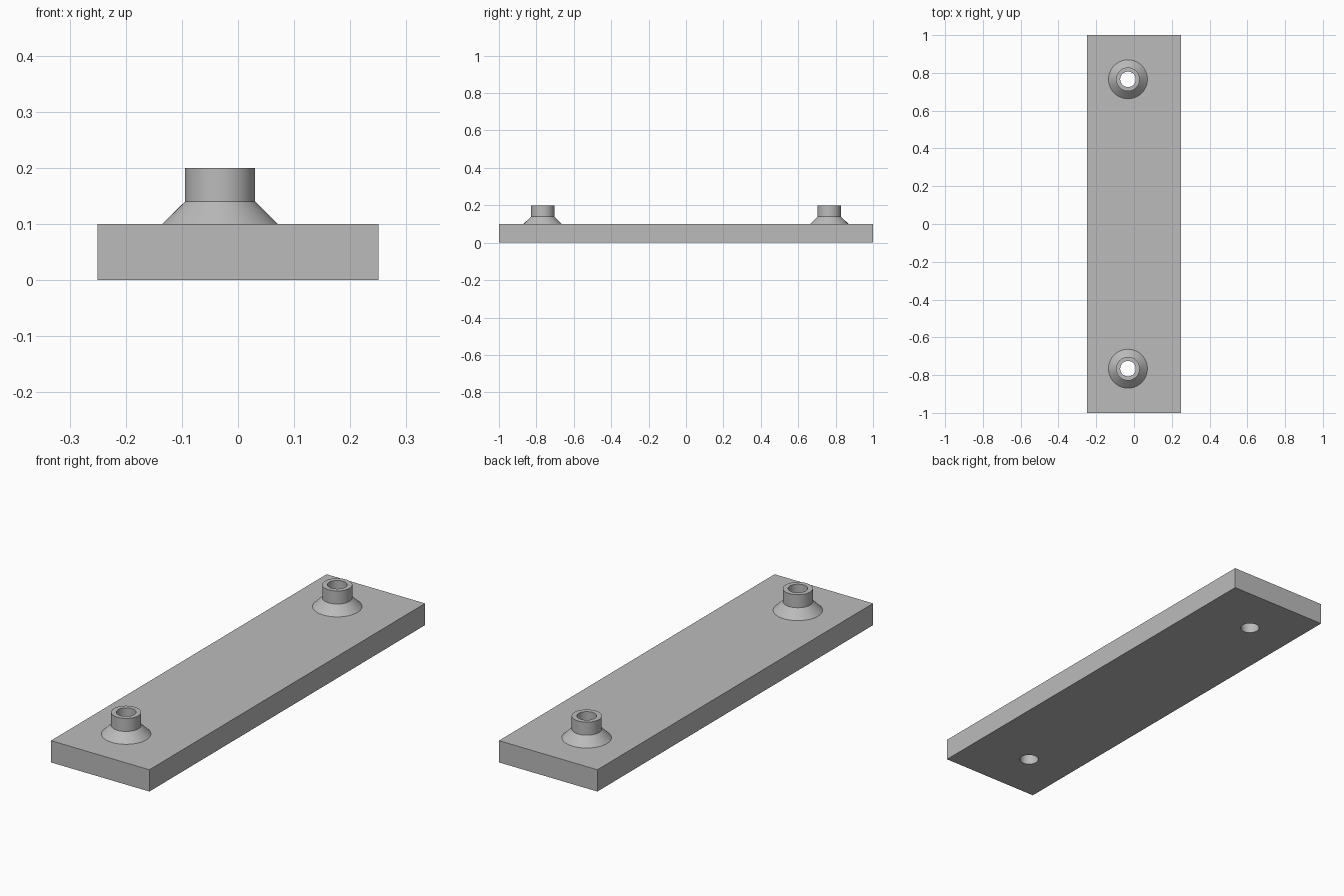
import bpy, bmesh, math
from mathutils import Vector

default = bpy.data.objects.get("Cube")
if default:
    bpy.data.objects.remove(default, do_unlink=True)

grey = bpy.data.materials.new("grey")
grey.use_nodes = True
colour = (0.5, 0.5, 0.5, 1)
grey.diffuse_color = colour
grey.node_tree.nodes["Principled BSDF"].inputs["Base Color"].default_value = colour

SIDES = 64
POST_X, POST_Y = -0.032, 0.766
THICK, TOP = 0.1, 0.2
BORE = 0.041


def make_object(name, bm, location):
    bmesh.ops.recalc_face_normals(bm, faces=bm.faces)
    mesh = bpy.data.meshes.new(name)
    bm.to_mesh(mesh)
    bm.free()
    mesh.materials.append(grey)
    obj = bpy.data.objects.new(name, mesh)
    obj.location = location
    bpy.context.collection.objects.link(obj)
    return obj


def shade(obj):
    bpy.ops.object.select_all(action="DESELECT")
    obj.select_set(True)
    bpy.context.view_layer.objects.active = obj
    bpy.ops.object.shade_smooth_by_angle(angle=math.radians(30))


def lathe(name, profile, location):
    bm = bmesh.new()
    verts = [bm.verts.new((r, 0, z)) for r, z in profile]
    edges = [bm.edges.new(pair) for pair in zip(verts, verts[1:])]
    bmesh.ops.spin(bm, geom=verts + edges, axis=(0, 0, 1), cent=(0, 0, 0),
                   angle=math.tau, steps=SIDES, use_duplicate=False)
    bmesh.ops.remove_doubles(bm, verts=bm.verts, dist=1e-5)
    return make_object(name, bm, location)


# Base plate
bm = bmesh.new()
bmesh.ops.create_cube(bm, size=1)
bmesh.ops.scale(bm, vec=Vector((0.5, 2, THICK)), verts=bm.verts)
plate = make_object("base_plate", bm, (0, 0, THICK / 2))

# Flared hollow posts, each with a bore through the plate
cutters = []
for side, label in ((-1, "front"), (1, "back")):
    spot = (POST_X, side * POST_Y, 0)
    shade(lathe(label + "_post",
                [(0.103, THICK), (0.0625, 0.14), (0.0625, TOP),
                 (BORE, TOP), (BORE, THICK)], spot))

    bm = bmesh.new()
    bmesh.ops.create_cone(bm, cap_ends=True, segments=SIDES,
                          radius1=BORE, radius2=BORE, depth=1)
    cutter = make_object(label + "_bore_cutter", bm, spot)
    cutter.hide_render = True
    cutters.append(cutter)
    cut = plate.modifiers.new(label + "_bore", "BOOLEAN")
    cut.operation = "DIFFERENCE"
    cut.solver = "EXACT"
    cut.object = cutter

# Bake the bores and discard the cutters
bpy.ops.object.select_all(action="DESELECT")
plate.select_set(True)
bpy.context.view_layer.objects.active = plate
for modifier in list(plate.modifiers):
    bpy.ops.object.modifier_apply(modifier=modifier.name)
for cutter in cutters:
    bpy.data.objects.remove(cutter, do_unlink=True)
shade(plate)
